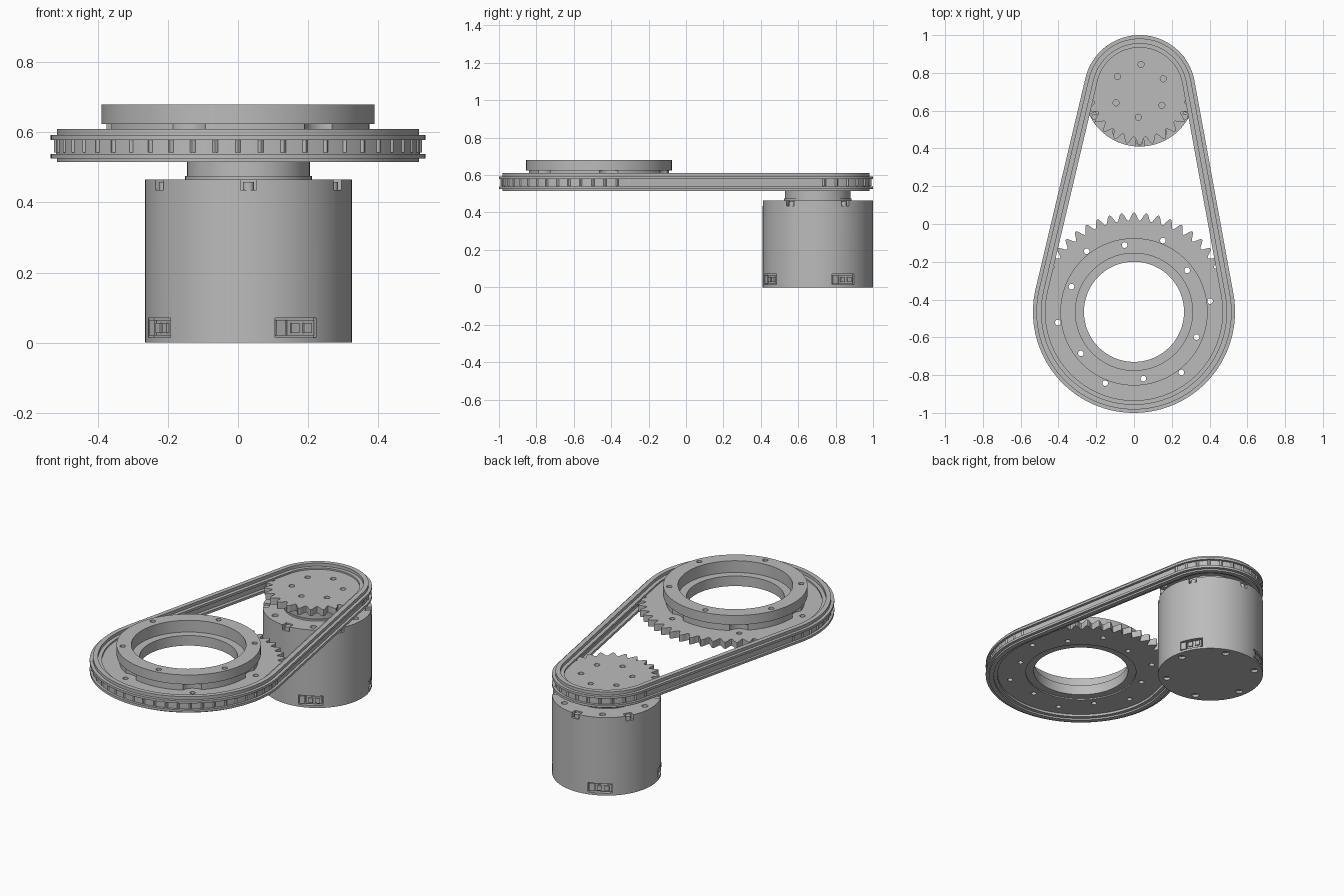
import bpy, bmesh, math
from mathutils import Vector, Matrix

cube = bpy.data.objects.get("Cube")
if cube:
    bpy.data.objects.remove(cube, do_unlink=True)

metal = bpy.data.materials.new("satin_grey_metal")
metal.use_nodes = True
GREY = (0.5, 0.5, 0.5, 1)
metal.diffuse_color = GREY
metal.node_tree.nodes["Principled BSDF"].inputs["Base Color"].default_value = GREY

BIG, SMALL = Vector((0, -0.465)), Vector((0.03, 0.705))   # wheel axes
R_BIG, R_SMALL = 0.535, 0.295                             # outer chain radii
MID = 0.5625                                              # chain mid height


def add_object(name, bm):
    bmesh.ops.recalc_face_normals(bm, faces=bm.faces)
    mesh = bpy.data.meshes.new(name)
    bm.to_mesh(mesh)
    bm.free()
    obj = bpy.data.objects.new(name, mesh)
    bpy.context.collection.objects.link(obj)
    mesh.materials.append(metal)
    return obj


def polar(centre, radius, angle):
    return centre + radius * Vector((math.cos(angle), math.sin(angle)))


def spaced(count, start):
    return [math.radians(start + 360 * i / count) for i in range(count)]


def prism_bm(bm, outline, z0, z1):
    face = bm.faces.new([bm.verts.new((p.x, p.y, z0)) for p in outline])
    top = bmesh.ops.extrude_face_region(bm, geom=[face])
    verts = [v for v in top["geom"] if isinstance(v, bmesh.types.BMVert)]
    bmesh.ops.translate(bm, verts=verts, vec=(0, 0, z1 - z0))


def prism(name, outline, z0, z1):
    bm = bmesh.new()
    prism_bm(bm, outline, z0, z1)
    return add_object(name, bm)


def circle(centre, radius, sides=96):
    return [polar(centre, radius, a) for a in spaced(sides, 0)]


def cylinders(name, spots, radius, z0, z1, sides=20):
    bm = bmesh.new()
    for spot in spots:
        prism_bm(bm, circle(spot, radius, sides), z0, z1)
    return add_object(name, bm)


def loop_band(name, rings):
    """Closed band joining successive (outline, height) rings."""
    bm = bmesh.new()
    loops = [[bm.verts.new((p.x, p.y, z)) for p in pts] for pts, z in rings]
    n = len(loops[0])
    for a, b in zip(loops, loops[1:] + loops[:1]):
        for i in range(n):
            j = (i + 1) % n
            bm.faces.new((a[i], a[j], b[j], b[i]))
    return add_object(name, bm)


def lathe(name, centre, profile):
    return loop_band(name, [(circle(centre, r), z) for r, z in profile])


def boxes(name, angles, radius, size, z, shift=0):
    """Boxes round the motor; size is radial, tangential, vertical."""
    bm = bmesh.new()
    for a in angles:
        m = (Matrix.Translation((SMALL.x, SMALL.y, z)) @ Matrix.Rotation(a, 4, "Z")
             @ Matrix.Translation((radius, shift, 0)) @ Matrix.Diagonal((*size, 1)))
        bmesh.ops.create_cube(bm, size=1, matrix=m)
    return add_object(name, bm)


def cut(obj, cutters):
    for cutter in cutters:
        mod = obj.modifiers.new("cut", "BOOLEAN")
        mod.operation, mod.solver, mod.object = "DIFFERENCE", "EXACT", cutter
    graph = bpy.context.evaluated_depsgraph_get()
    mesh = bpy.data.meshes.new_from_object(obj.evaluated_get(graph))
    obj.modifiers.clear()
    obj.data = mesh


def chain_path(offset):
    """Outline wrapped round both wheels, moved inwards by offset."""
    span = SMALL - BIG
    axis = math.atan2(span.y, span.x)
    tilt = math.acos((R_BIG - R_SMALL) / span.length)
    pts = []
    for centre, r, start, sweep in ((SMALL, R_SMALL, axis - tilt, 2 * tilt),
                                    (BIG, R_BIG, axis + tilt, 2 * math.pi - 2 * tilt)):
        steps = 64
        pts += [polar(centre, r - offset, start + sweep * i / steps)
                for i in range(steps + 1)]
    return pts


def sprocket(name, centre, root, tip, teeth, start):
    steps = 12
    outline = []
    for i, a in enumerate(spaced(teeth * steps, start)):
        wave = (1 + math.cos(2 * math.pi * i / steps)) / 2
        outline.append(polar(centre, root + (tip - root) * wave, a))
    return prism(name, outline, MID - 0.02, MID + 0.02)


# Chain: rails, wide link plates and roller band, as nested loops
tiers = [("upper_rail", 0.018, 0.045, 0.592, 0.61), ("upper_plate", 0, 0.066, 0.578, 0.592),
         ("roller_band", 0.015, 0.045, 0.538, 0.58), ("lower_plate", 0, 0.066, 0.525, 0.539),
         ("lower_rail", 0.018, 0.045, 0.515, 0.526)]
for name, outer, inner, z0, z1 in tiers:
    o, i = chain_path(outer), chain_path(inner)
    loop_band("chain_" + name, [(o, z0), (o, z1), (i, z1), (i, z0)])

# Large wheel: toothed disc, scalloped hub, bolted top ring
big_disc = sprocket("large_sprocket", BIG, 0.483, 0.526, 50, 90)
hub = lathe("large_hub", BIG, [(0.265, 0.55), (0.375, 0.55), (0.375, 0.625),
                               (0.31, 0.625), (0.31, 0.61), (0.265, 0.61)])
top_ring = lathe("top_ring", BIG, [(0.31, 0.624), (0.39, 0.624), (0.39, 0.68), (0.31, 0.68)])
ring_bolts = [polar(BIG, 0.357, a) for a in spaced(6, 38)]
disc_bolts = [polar(BIG, 0.407, a) for a in spaced(6, 8)]
bolt_cut = cylinders("bolt_cutter", ring_bolts + disc_bolts, 0.015, 0.4, 0.8)
scallop_cut = cylinders("scallop_cutter", [polar(BIG, 0.42, a) for a in spaced(6, 8)],
                        0.07, MID + 0.02, 0.7, 32)
bore_cut = cylinders("bore_cutter", [BIG], 0.31, 0.4, 0.8, 96)
cut(big_disc, [bore_cut, bolt_cut])
cut(hub, [scallop_cut, bolt_cut])
cut(top_ring, [bolt_cut])

# Small wheel with six bolt holes
small_disc = sprocket("small_sprocket", SMALL, 0.245, 0.287, 26, -90)
small_cut = cylinders("small_bolt_cutter", [polar(SMALL, 0.14, a) for a in spaced(6, 27)],
                      0.016, MID - 0.005, 0.7)
cut(small_disc, [small_cut])

# Motor: drum, output neck, clip notches, sockets and screw holes
motor = prism("motor_body", circle(SMALL, 0.295), 0, 0.465)
prism("motor_neck", circle(SMALL, 0.175), 0.46, MID - 0.015)
prism("neck_flange", circle(SMALL, 0.181), 0.46, 0.475)
clips, sockets = spaced(6, 30), spaced(4, 28)
notch_cut = boxes("notch_cutter", clips, 0.285, (0.05, 0.046, 0.04), 0.455)
socket_cut = boxes("socket_cutter", sockets, 0.295, (0.05, 0.134, 0.056), 0.042)
top_cut = cylinders("top_hole_cutter", [polar(SMALL, 0.252, a) for a in spaced(6, 0)],
                    0.017, 0.44, 0.5)
base_cut = cylinders("base_hole_cutter", [polar(SMALL, 0.25, a) for a in spaced(6, 10)],
                     0.02, -0.05, 0.015)
cut(motor, [notch_cut, socket_cut, top_cut, base_cut])
cylinders("clip_screws", [polar(SMALL, 0.276, a) for a in clips], 0.016, 0.43, 0.458)
boxes("socket_small_plug", sockets, 0.277, (0.02, 0.03, 0.044), 0.042, -0.047)
boxes("socket_large_plug", sockets, 0.276, (0.016, 0.086, 0.044), 0.042, 0.017)
for side in (-1, 1):
    boxes("socket_pin", sockets, 0.282, (0.02, 0.026, 0.028), 0.042, 0.017 + side * 0.02)

# Remove cutters, smooth the rounded walls and keep edges crisp
for obj in (bolt_cut, scallop_cut, bore_cut, small_cut, notch_cut, socket_cut, top_cut, base_cut):
    bpy.data.objects.remove(obj, do_unlink=True)
bpy.ops.object.select_all(action="DESELECT")
for obj in bpy.context.collection.objects:
    if obj.type == "MESH":
        obj.select_set(True)
        bpy.context.view_layer.objects.active = obj
bpy.ops.object.shade_smooth_by_angle(angle=math.radians(30))
